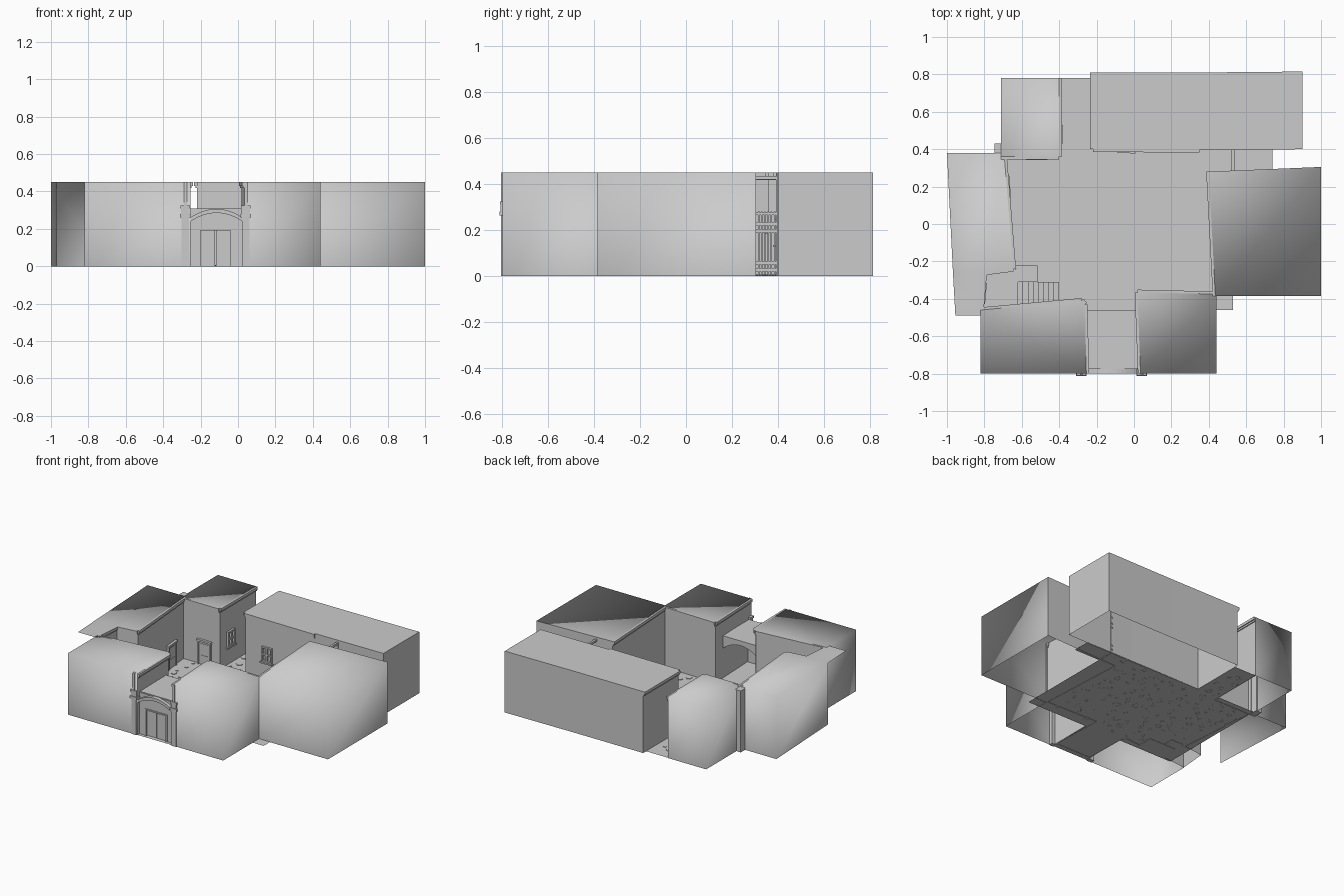
import bpy, bmesh, math, random
from mathutils import Vector, Matrix

if "Cube" in bpy.data.objects:
    bpy.data.objects.remove(bpy.data.objects["Cube"])

random.seed(7)
H = 0.45


def finish(name, bm, smooth=False):
    me = bpy.data.meshes.new(name)
    bm.normal_update()
    bm.to_mesh(me)
    bm.free()
    for p in me.polygons:
        p.use_smooth = smooth
    ob = bpy.data.objects.new(name, me)
    bpy.context.collection.objects.link(ob)
    return ob


def add_box(bm, lo, hi, mat=Matrix()):
    lo, hi = Vector(lo), Vector(hi)
    m = mat @ Matrix.Translation((lo + hi) / 2) @ Matrix.Diagonal((*(hi - lo), 1))
    bmesh.ops.create_cube(bm, size=1, matrix=m)


def boxes(name, items, mat=Matrix()):
    bm = bmesh.new()
    for lo, hi in items:
        add_box(bm, lo, hi, mat)
    return finish(name, bm)


def wall_matrix(a, b):
    """Local frame on an edge: x along it, y out of the wall, z up."""
    a, b = Vector((*a, 0)), Vector((*b, 0))
    x = (b - a).normalized()
    y = Vector((x.y, -x.x, 0))
    return Matrix(((x.x, y.x, 0, a.x), (x.y, y.y, 0, a.y), (0, 0, 1, 0), (0, 0, 0, 1))), (b - a).length


def block(name, pts, kinds, smooth=True):
    """Open-bottomed house. Per edge: o = outer wall, i = courtyard wall with cornice,
    p = plain courtyard wall, - = no wall. Points run counter-clockwise."""
    shell, inner, trim = bmesh.new(), bmesh.new(), bmesh.new()
    top = [shell.verts.new((*p, H)) for p in pts]
    low = [shell.verts.new((*p, 0)) for p in pts]
    shell.faces.new(top)
    for k, kind in enumerate(kinds):
        j = (k + 1) % len(pts)
        if kind == 'o':
            shell.faces.new((low[k], low[j], top[j], top[k]))
        elif kind in 'ip':
            inner.faces.new([inner.verts.new((*pts[n], z)) for n, z in ((k, 0), (j, 0), (j, H), (k, H))])
        if kind == 'i':
            m, length = wall_matrix(pts[k], pts[j])
            add_box(trim, (0, 0, H - 0.02), (length, 0.014, H), m)
            add_box(trim, (0, 0, H - 0.032), (length, 0.007, H - 0.02), m)
    bmesh.ops.delete(shell, geom=[v for v in shell.verts if not v.link_faces], context='VERTS')
    finish(name + "_shell", shell, smooth)
    finish(name + "_courtyard_walls", inner)
    finish(name + "_cornice", trim)


# Houses around the courtyard
block("back_left_house", [(-.71, .36), (-.40, .36), (-.40, .78), (-.71, .78)], "iioo")
block("back_middle_house", [(-.22, .40), (.35, .395), (.35, .81), (-.22, .81)], "i-oi", False)
block("back_right_house", [(.35, .395), (.90, .40), (.90, .815), (.35, .81)], "poo-", False)
block("right_house", [(.435, -.385), (1, -.385), (1, .305), (.40, .28)], "oopi")
block("front_right_house", [(.035, -.80), (.44, -.80), (.44, -.375), (.018, -.365)], "ooii")
block("front_left_house", [(-.82, -.80), (-.255, -.80), (-.262, -.43), (-.28, -.41), (-.82, -.46)], "oiiio")
block("left_house", [(-1, .38), (-.968, -.26), (-.955, -.49), (-.82, -.49), (-.80, -.26),
                     (-.645, -.24), (-.695, .38)], "o--iiio")
boxes("left_corner_infill", [((-.745, .36, 0), (-.70, .43, H))])


# Courtyard, alley and passage floors
bm = bmesh.new()
for x0, y0, x1, y1 in ((-.70, -.46, .53, .40), (-.40, .40, -.22, .78), (.53, .27, .74, .40),
                       (-.26, -.80, .035, -.46), (.43, -.44, .455, -.385)):
    bm.faces.new([bm.verts.new((x, y, .002)) for x, y in ((x0, y0), (x1, y0), (x1, y1), (x0, y1))])
finish("courtyard_floor", bm)

# Scattered irregular paving stones
bm = bmesh.new()
placed = []
for _ in range(900):
    x, y = random.uniform(-.62, .40), random.uniform(-.40, .37)
    if random.random() < .08:
        x, y = random.uniform(-.37, -.25), random.uniform(.40, .68)
    r = random.uniform(.010, .028)
    if x < -.37 and y < -.2 or any((x - a) ** 2 + (y - b) ** 2 < (r + c + .012) ** 2 for a, b, c in placed):
        continue
    placed.append((x, y, r))
    n, ph = random.randint(5, 7), random.random() * 6
    ring = []
    for k in range(n):
        t, q = ph + math.tau * k / n, r * random.uniform(.65, 1.1)
        ring.append((x + q * math.cos(t), y + q * math.sin(t)))
    top = [bm.verts.new((*p, .006)) for p in ring]
    low = [bm.verts.new((*p, .001)) for p in ring]
    bm.faces.new(top)
    for k in range(n):
        bm.faces.new((low[k], low[(k + 1) % n], top[(k + 1) % n], top[k]))
    if len(placed) > 120:
        break
finish("paving_stones", bm)


# Doors and windows set against a wall edge, s = distance along it
def door(name, a, b, s, z=0, w=.085, h=.17):
    m, _ = wall_matrix(a, b)
    f = w / 2
    boxes(name, [((s - f, 0, z), (s + f, .006, z + h)),
                 ((s - f - .012, 0, z), (s - f, .014, z + h)), ((s + f, 0, z), (s + f + .012, .014, z + h)),
                 ((s - f - .016, 0, z + h), (s + f + .016, .018, z + h + .014)),
                 ((s - f + .012, 0, z + .02), (s + f - .012, .009, z + .07)),
                 ((s - f + .012, 0, z + .09), (s + f - .012, .009, z + h - .015))], m)


def window(name, a, b, s, z=.14, w=.07, h=.1):
    m, _ = wall_matrix(a, b)
    f = w / 2
    bars = [((s + d - .005, 0, z), (s + d + .005, .014, z + h)) for d in (-f, 0, f)]
    bars += [((s - f - .005, 0, z + h * k - .005), (s + f + .005, .014, z + h * k + .005)) for k in (0, .5, 1)]
    bars.append(((s - f - .014, 0, z - .015), (s + f + .014, .02, z - .005)))
    boxes(name, bars, m)


door("left_house_door", (-.645, -.24), (-.695, .38), .44)
door("back_left_door", (-.71, .36), (-.40, .36), .19)
window("back_left_window", (-.40, .36), (-.40, .78), .12)
window("back_middle_window", (-.22, .40), (.35, .395), .18)
door("terrace_door", (-.82, -.49), (-.80, -.26), .12, .19, .08, .16)

# Raised terrace with stairs and a small parapet box
boxes("terrace", [((-.81, -.47, .17), (-.62, -.24, .19)), ((-.64, -.45, 0), (-.62, -.25, .17))])
N = 8
boxes("stairs", [((-.62 + .0275 * k, -.45, 0), (-.62 + .0275 * (k + 1), -.31, .19 * (N - k) / (N + 1)))
                 for k in range(N)])
boxes("landing_box", [((-.62, -.305, 0), (-.52, -.23, .17)), ((-.63, -.31, .17), (-.515, -.223, .19))])


# Gate passage: flat roof with arched fascias
def arch(name, x0, x1, y0, y1, zs, zc, top):
    """Arched band; top is a flat height, or a band thickness when below 0.1."""
    bm = bmesh.new()
    rows = []
    for k in range(13):
        t = k / 12
        x, z = x0 + (x1 - x0) * t, zs + (zc - zs) * (1 - (2 * t - 1) ** 2)
        zt = z + top if top < .1 else top
        rows.append([bm.verts.new(c) for c in ((x, y0, z), (x, y0, zt), (x, y1, zt), (x, y1, z))])
    for p, q in zip(rows, rows[1:]):
        for k in range(4):
            bm.faces.new((p[k], q[k], q[(k + 1) % 4], p[(k + 1) % 4]))
    bm.faces.new(rows[0])
    bm.faces.new(rows[-1][::-1])
    bmesh.ops.recalc_face_normals(bm, faces=bm.faces)
    finish(name, bm)


boxes("passage_roof", [((-.26, -.77, .295), (.028, -.46, .31))])
arch("passage_inner_arch", -.262, .022, -.48, -.46, .22, .275, .31)
arch("gate_arch_moulding", -.26, .03, -.80, -.76, .235, .285, .022)
arch("gate_arch_wall", -.26, .03, -.775, -.76, .19, .20, .305)
boxes("gate_side_walls", [((-.26, -.775, 0), (-.20, -.76, .20)), ((-.04, -.775, 0), (.03, -.76, .20))])
boxes("gate_doors", [((-.20, -.768, 0), (-.122, -.76, .20)), ((-.118, -.768, 0), (-.04, -.76, .20)),
                     ((-.21, -.782, 0), (-.20, -.765, .20)), ((-.04, -.782, 0), (-.03, -.765, .20)),
                     ((-.21, -.782, .19), (-.03, -.765, .2))])
for side, cx in (("left", -.282), ("right", .042)):
    boxes("gate_pillar_" + side, [((cx - .02, -.805, 0), (cx + .02, -.775, .262)),
                                  ((cx - .028, -.812, .262), (cx + .028, -.768, .28)),
                                  ((cx - .022, -.807, .28), (cx + .022, -.773, .31)),
                                  ((cx - .026, -.81, .31), (cx + .026, -.77, .325)),
                                  ((cx - .008, -.806, .325), (cx + .008, -.79, H))])

# Barred gate closing the right-hand alley
bars = [((.525, .285 + .014 * k, 0), (.533, .291 + .014 * k, .28)) for k in range(9)]
bars += [((.521, .275, z), (.537, .405, z + .012)) for z in (.02, .05, .19, .22, .265)]
bars += [((.521, y, 0), (.537, y + .01, .43)) for y in (.278, .392)]
bars.append(((.521, .275, .42), (.537, .405, .435)))
boxes("alley_gate", bars)
